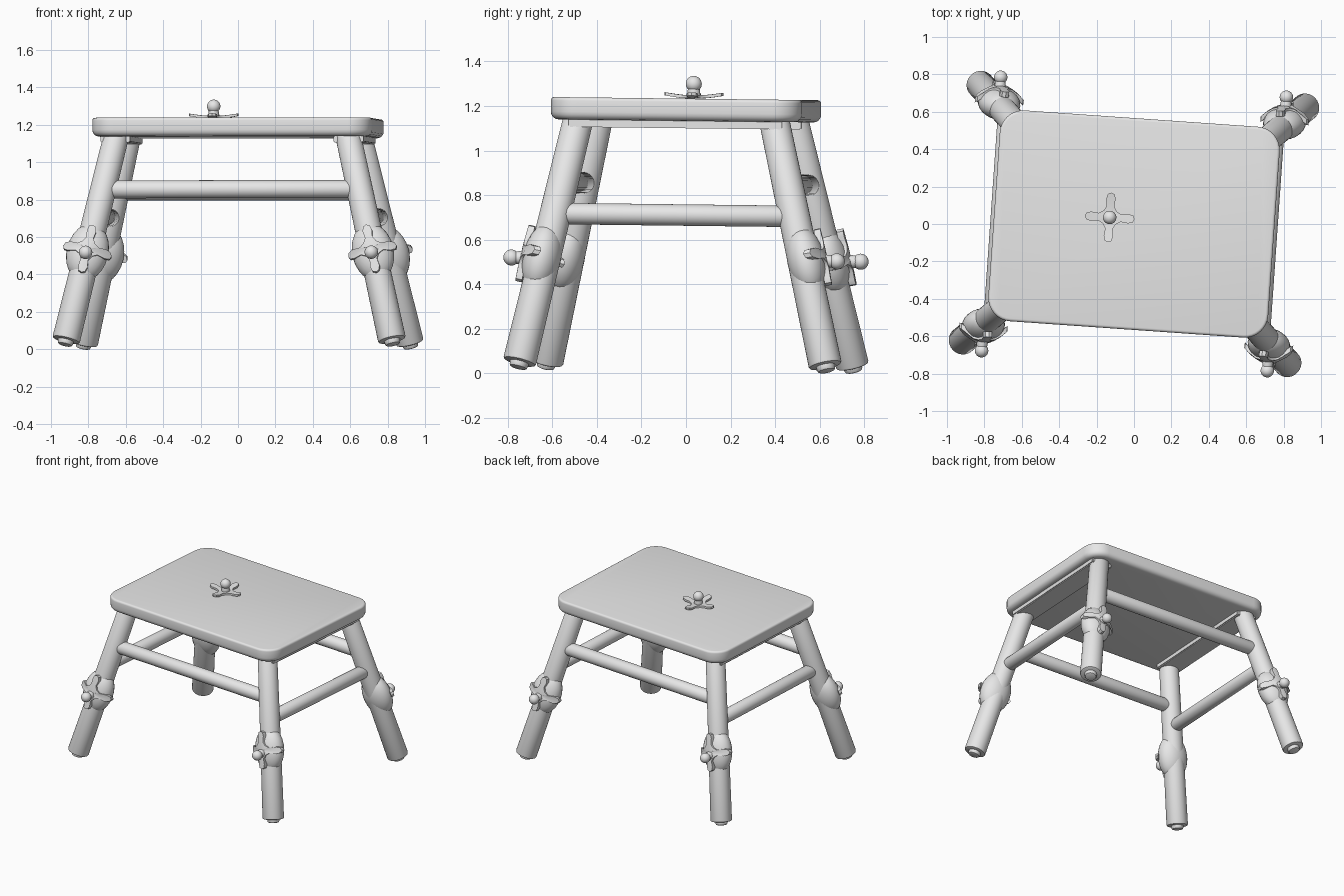
import bpy, bmesh, math
from mathutils import Vector, Matrix

if "Cube" in bpy.data.objects:
    bpy.data.objects.remove(bpy.data.objects["Cube"])

# Whole stool is turned a little and leans slightly to the back
WORLD = Matrix.Rotation(math.radians(-4), 4, 'Z')
LEAN = Matrix.Identity(4)
LEAN[2][1] = -0.012
WORLD = LEAN @ WORLD

grey = bpy.data.materials.new("plain_grey")
grey.diffuse_color = (0.8, 0.8, 0.8, 1)
grey.use_nodes = True
grey.node_tree.nodes["Principled BSDF"].inputs["Base Color"].default_value = grey.diffuse_color


def finish(bm, name):
    """Turn a bmesh into a smooth-shaded object."""
    bmesh.ops.recalc_face_normals(bm, faces=bm.faces)
    bm.transform(WORLD)
    mesh = bpy.data.meshes.new(name)
    bm.to_mesh(mesh)
    bm.free()
    mesh.materials.append(grey)
    ob = bpy.data.objects.new(name, mesh)
    bpy.context.collection.objects.link(ob)
    bpy.ops.object.select_all(action='DESELECT')
    ob.select_set(True)
    bpy.context.view_layer.objects.active = ob
    bpy.ops.object.shade_smooth_by_angle(angle=math.radians(40))
    return ob


def rod(name, a, b, ra, rb, bevel=0.008, segs=28):
    """Round bar from a to b with softened rims."""
    a, b = Vector(a), Vector(b)
    bm = bmesh.new()
    bmesh.ops.create_cone(bm, cap_ends=True, segments=segs, radius1=ra,
                          radius2=rb, depth=(b - a).length)
    rims = [e for e in bm.edges if any(len(f.verts) > 4 for f in e.link_faces)]
    bmesh.ops.bevel(bm, geom=rims, offset=bevel, segments=2, profile=0.5, affect='EDGES')
    turn = (b - a).to_track_quat('Z', 'Y').to_matrix().to_4x4()
    bm.transform(Matrix.Translation((a + b) / 2) @ turn)
    return finish(bm, name)


def ball(name, matrix):
    bm = bmesh.new()
    bmesh.ops.create_uvsphere(bm, u_segments=24, v_segments=14, radius=1)
    bm.transform(matrix)
    return finish(bm, name)


def frame(side, up, out, origin):
    m = Matrix((side, up, out)).transposed().to_4x4()
    m.translation = origin
    return m


def box(name, center, size, bevel):
    bm = bmesh.new()
    bmesh.ops.create_cube(bm, size=1)
    bm.transform(Matrix.Translation(center) @ Matrix.Diagonal((*size, 1)))
    bmesh.ops.bevel(bm, geom=bm.edges[:], offset=bevel, segments=2, affect='EDGES')
    return finish(bm, name)


ARM = [(.035, -.035), (.06, -.02), (.10, -.025), (.125, -.018),
       (.133, 0), (.125, .018), (.10, .025), (.06, .02)]


def star(name, m, height, thick):
    """Four-armed plate; height(u, v) bends it."""
    pts = []
    for k in range(4):
        c, s = round(math.cos(k * math.pi / 2)), round(math.sin(k * math.pi / 2))
        pts += [(x * c - y * s, x * s + y * c) for x, y in ARM]
    bm = bmesh.new()
    rings = []
    for dz in (0, -thick):
        mid = bm.verts.new(m @ Vector((0, 0, height(0, 0) + dz)))
        inner = [bm.verts.new(m @ Vector((u * .55, v * .55, height(u * .55, v * .55) + dz)))
                 for u, v in pts]
        outer = [bm.verts.new(m @ Vector((u, v, height(u, v) + dz))) for u, v in pts]
        rings.append(outer)
        for i in range(len(pts)):
            j = (i + 1) % len(pts)
            bm.faces.new((mid, inner[i], inner[j]))
            bm.faces.new((inner[i], outer[i], outer[j], inner[j]))
    for i in range(len(pts)):
        j = (i + 1) % len(pts)
        bm.faces.new((rings[0][i], rings[0][j], rings[1][j], rings[1][i]))
    return finish(bm, name)


# Seat board with rounded corners and edges
bm = bmesh.new()
bmesh.ops.create_cube(bm, size=1)
bm.transform(Matrix.Translation((0, 0, 1.183)) @ Matrix.Diagonal((1.50, 1.13, .10, 1)))
uprights = [e for e in bm.edges if abs(e.verts[0].co.z - e.verts[1].co.z) > .05]
bmesh.ops.bevel(bm, geom=uprights, offset=.125, segments=8, profile=.5, affect='EDGES')
for sign, width in ((1, .015), (-1, .035)):
    bm.normal_update()
    rim = [e for e in bm.edges if len(e.link_faces) == 2
           and any(f.normal.z * sign > .9 for f in e.link_faces)
           and any(abs(f.normal.z) < .1 for f in e.link_faces)]
    bmesh.ops.bevel(bm, geom=rim, offset=width, segments=4, profile=.5, affect='EDGES')
finish(bm, "seat")

# Ornament on the seat: upturned star and knob
spot = WORLD.inverted() @ Vector((-.13, .035, 1.233))
star("seat_star", Matrix.Translation(spot),
     lambda u, v: .014 + .014 * (math.hypot(u, v) / .133) ** 2, .014)
rod("seat_knob_stem", spot, spot + Vector((0, 0, .065)), .032, .024)
ball("seat_knob", Matrix.Translation(spot + Vector((0, 0, .066))) @ Matrix.Scale(.036, 4))


def leg_point(sx, sy, z):
    t = (1.12 - z) / 1.085
    return Vector((sx * (.625 + .25 * t), sy * (.445 + .245 * t), z))


for sx, xname in ((-1, "left"), (1, "right")):
    # Strip under the seat joining the leg tops
    box(f"seat_rail_{xname}", (sx * .625, 0, 1.122), (.16, .96, .044), .006)
    for sy, yname in ((-1, "front"), (1, "back")):
        tag = f"{yname}_{xname}"
        low, high = leg_point(sx, sy, .04), leg_point(sx, sy, 1.15)
        up = (high - low).normalized()
        rod(f"leg_{tag}", low, high, .075, .068, bevel=.01, segs=32)
        rod(f"foot_{tag}", low - up * .026, low + up * .02, .04, .045, bevel=.01)

        # Knot on the leg with a star and knob facing outward
        out = Vector((0, sy, 0))
        out = (out - up * out.dot(up)).normalized()
        side = up.cross(out)
        mid = leg_point(sx, sy, .51)
        ball(f"knot_{tag}", frame(side * .112, up * .16, out * .085, mid + out * .012))
        star(f"leg_star_{tag}", frame(side, up, out, mid),
             lambda u, v: .108 - 4.0 * u * u - .2 * v * v, .03)
        y_out = Vector((0, sy, 0))
        tip = mid + y_out * .15
        rod(f"leg_knob_stem_{tag}", mid + y_out * .05, tip, .034, .026)
        ball(f"leg_knob_{tag}", Matrix.Translation(tip) @ Matrix.Scale(.036, 4))

# Long rungs, front and back
for sy, yname in ((-1, "front"), (1, "back")):
    rod(f"long_rung_{yname}", leg_point(-1, sy, .85), leg_point(1, sy, .85), .048, .048)
# Short rungs, left and right
for sx, xname in ((-1, "left"), (1, "right")):
    rod(f"short_rung_{xname}", leg_point(sx, -1, .71), leg_point(sx, 1, .71), .048, .048)
